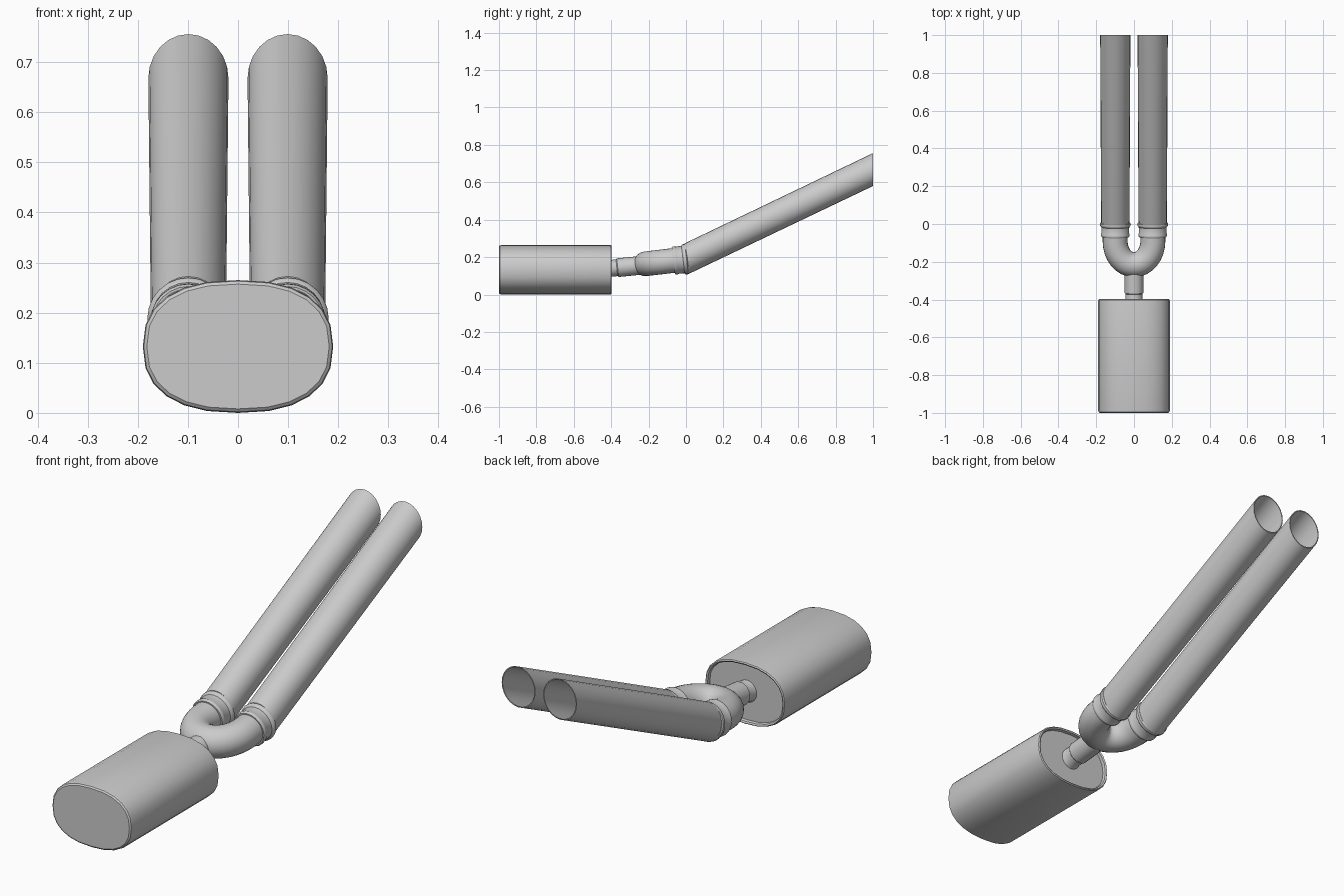
import bpy, bmesh
from math import sin, cos, pi
from mathutils import Vector

if "Cube" in bpy.data.objects:
    bpy.data.objects.remove(bpy.data.objects["Cube"])

N = 24


def loft(name, rings, caps=(False, False), angle=0.6):
    """Skin a list of equal-length point rings into one object."""
    bm = bmesh.new()
    vs = [[bm.verts.new(p) for p in r] for r in rings]
    for a, b in zip(vs, vs[1:]):
        for i in range(len(a)):
            j = (i + 1) % len(a)
            bm.faces.new((a[i], a[j], b[j], b[i]))
    if caps[0]:
        bm.faces.new(vs[0])
    if caps[1]:
        bm.faces.new(vs[-1])
    bmesh.ops.recalc_face_normals(bm, faces=bm.faces[:])
    me = bpy.data.meshes.new(name)
    bm.to_mesh(me)
    bm.free()
    ob = bpy.data.objects.new(name, me)
    bpy.context.collection.objects.link(ob)
    bpy.ops.object.select_all(action='DESELECT')
    bpy.context.view_layer.objects.active = ob
    ob.select_set(True)
    bpy.ops.object.shade_smooth_by_angle(angle=angle)
    return ob


def circle(c, d, r):
    """Ring of radius r round c, perpendicular to direction d."""
    d = Vector(d).normalized()
    u = d.cross(Vector((0, 0, 1))).normalized()
    v = u.cross(d)
    return [Vector(c) + r * (cos(2 * pi * i / N) * u + sin(2 * pi * i / N) * v) for i in range(N)]


def oval(y, inset, z=0.1325):
    """Rounded oval section of the silencer can."""
    pts = []
    for i in range(N):
        c, s = cos(2 * pi * i / N), sin(2 * pi * i / N)
        f = lambda t: (1 if t > 0 else -1) * abs(t) ** 0.83
        pts.append(Vector((f(c) * (0.19 - inset), y, z + f(s) * (0.1325 - inset))))
    return pts


# Silencer can: rolled front edge, recessed rear plate
loft("silencer_can",
     [oval(-1.0, 0.008), oval(-0.995, 0.002), oval(-0.985, 0), oval(-0.41, 0), oval(-0.402, 0.001),
      oval(-0.398, 0.005), oval(-0.402, 0.011), oval(-0.415, 0.013)], (True, True))

# Stepped inlet pipe
axis = (0, 1, 0.1)
loft("inlet_pipe", [circle((0, y, 0.18 + 0.1 * y), axis, r) for y, r in
                    [(-0.43, 0.055), (-0.412, 0.045), (-0.37, 0.045), (-0.365, 0.05), (-0.2, 0.05)]],
     (True, True))

# U-shaped splitter swept along a smooth half-ellipse with straight ends
half = [(0.1, -0.04), (0.1, -0.09)]
half += [(0.1 * cos(t * pi / 16), -0.09 - 0.126 * sin(t * pi / 16)) for t in range(1, 8)]
path = [Vector((x, y, 0.19 + 0.12 * y)) for x, y in
        half + [(0, -0.216)] + [(-x, y) for x, y in reversed(half)]]
rings = []
for i, p in enumerate(path):
    d = path[min(i + 1, len(path) - 1)] - path[max(i - 1, 0)]
    rings.append(circle(p, d, 0.066))
loft("splitter_pipe", rings, (True, True))


def tail(y, r):
    """Section of a tail tube; leans from the collar plane to a vertical cut at the tip."""
    lean = 0.12 * (1 - y)
    return [Vector((r * cos(a), y - lean * r * sin(a), 0.19 + 0.478 * y + r * 1.1 * sin(a)))
            for a in (2 * pi * i / N for i in range(N))]


for side, sx in (("left", -1), ("right", 1)):
    # Clamp collar with raised beads
    prof = [(-0.068, 0.064), (-0.068, 0.072), (-0.062, 0.076), (-0.054, 0.076), (-0.048, 0.073),
            (-0.016, 0.074), (-0.011, 0.08), (-0.004, 0.082), (0.003, 0.081), (0.008, 0.076), (0.008, 0.07)]
    loft(side + "_collar", [circle((sx * 0.099, y, 0.189 + 0.12 * y), (0, 1, 0.12), r) for y, r in prof])
    # Hollow tail tube
    t = loft(side + "_tail_tube", [tail(0, 0.07), tail(0, 0.075), tail(1, 0.08), tail(1, 0.076), tail(0.03, 0.07)],
             (False, True))
    t.location.x = sx * 0.099
